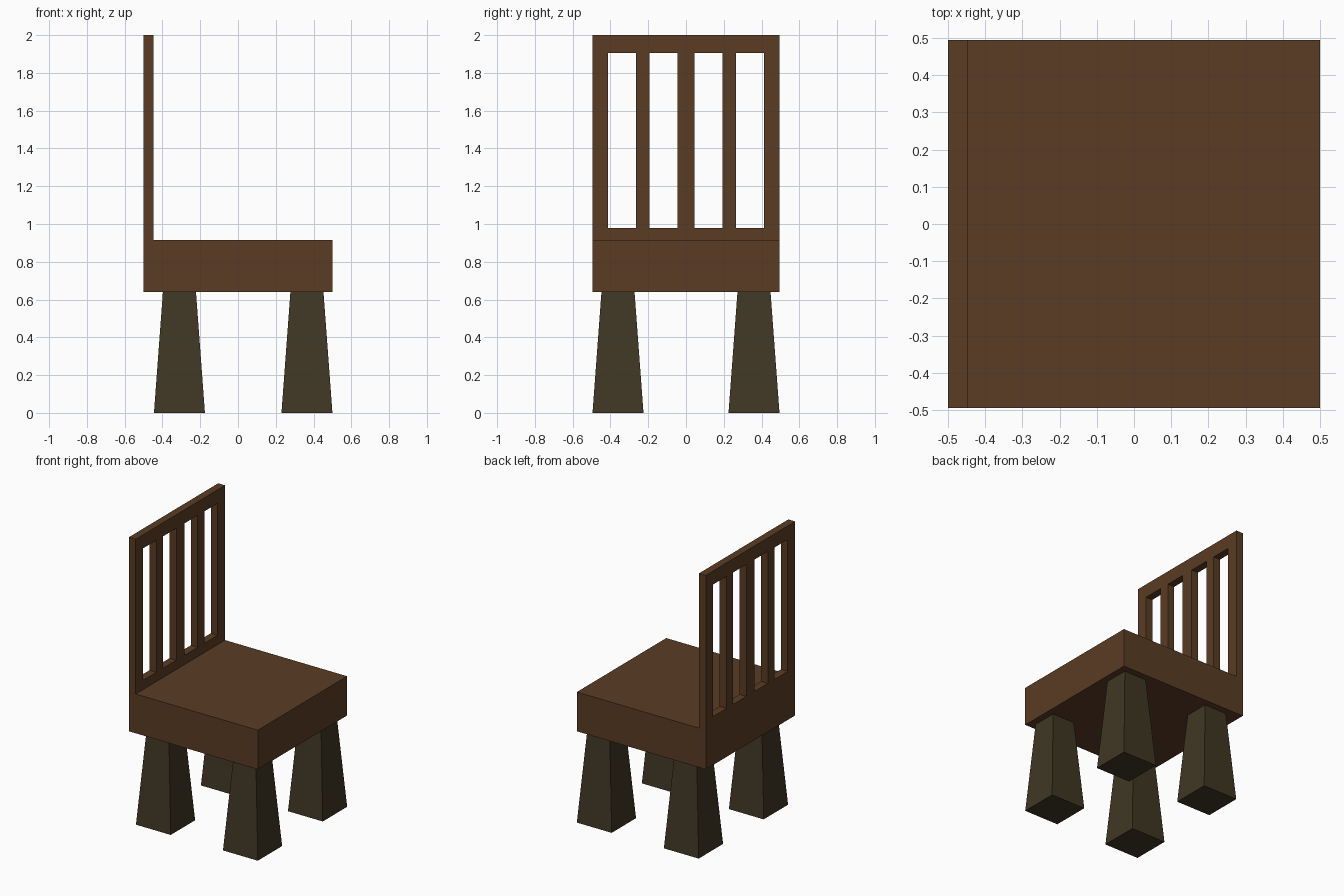
import bpy
import bmesh
from mathutils import Matrix, Vector

if "Cube" in bpy.data.objects:
    bpy.data.objects.remove(bpy.data.objects["Cube"])


def material(name, rgb):
    mat = bpy.data.materials.new(name)
    mat.diffuse_color = (*rgb, 1)
    mat.use_nodes = True
    mat.node_tree.nodes["Principled BSDF"].inputs["Base Color"].default_value = mat.diffuse_color
    return mat


def to_object(name, bm, mat=None):
    bmesh.ops.recalc_face_normals(bm, faces=bm.faces)
    mesh = bpy.data.meshes.new(name)
    bm.to_mesh(mesh)
    bm.free()
    obj = bpy.data.objects.new(name, mesh)
    bpy.context.collection.objects.link(obj)
    if mat:
        mesh.materials.append(mat)
    return obj


seat_wood = material("seat_wood", (0.102, 0.045, 0.0176))
leg_wood = material("leg_wood", (0.051, 0.037, 0.0176))

# Seat and backrest: one L-shaped side profile extruded across the width
HALF_W = 0.495
profile = [(-0.5, 0.64), (0.5, 0.64), (0.5, 0.915),
           (-0.447, 0.915), (-0.447, 2.0), (-0.5, 2.0)]
bm = bmesh.new()
face = bm.faces.new([bm.verts.new((x, -HALF_W, z)) for x, z in profile])
geom = bmesh.ops.extrude_face_region(bm, geom=[face])["geom"]
bmesh.ops.translate(bm, vec=(0, 2 * HALF_W, 0),
                    verts=[g for g in geom if isinstance(g, bmesh.types.BMVert)])
body = to_object("seat_and_backrest", bm, seat_wood)

# Four slots through the backrest
bm = bmesh.new()
for y in (-0.339, -0.119, 0.119, 0.339):
    size = Matrix.Diagonal((0.3, 0.147, 0.925, 1))
    bmesh.ops.create_cube(bm, size=1, matrix=Matrix.Translation((-0.47, y, 1.4425)) @ size)
cutter = to_object("slot_cutter", bm)
cutter.hide_render = True
cut = body.modifiers.new("slots", "BOOLEAN")
cut.operation = "DIFFERENCE"
cut.solver = "EXACT"
cut.object = cutter
bpy.context.view_layer.objects.active = body
bpy.ops.object.modifier_apply(modifier=cut.name)
bpy.data.objects.remove(cutter)


# Tapered square legs
def leg(name, x, y):
    bm = bmesh.new()
    bmesh.ops.create_cube(bm, size=1)
    for v in bm.verts:
        top = v.co.z > 0
        width = 0.175 if top else 0.27
        v.co = Vector((x + v.co.x * width, y + v.co.y * width, 0.64 if top else 0))
    to_object(name, bm, leg_wood)


for end, x in (("back", -0.31), ("front", 0.365)):
    for side, y in (("right", -0.36), ("left", 0.36)):
        leg(f"{end}_{side}_leg", x, y)
